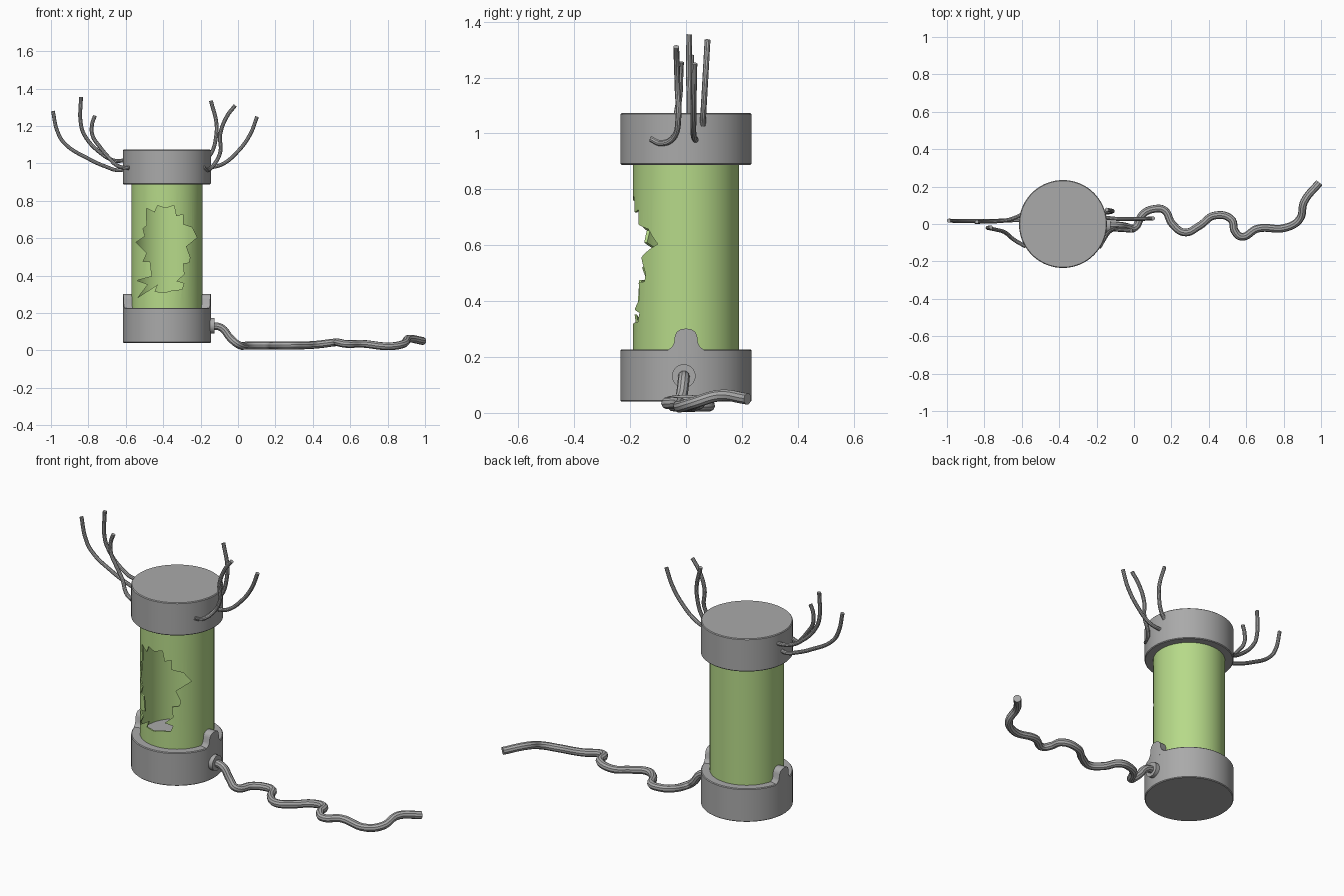
import bpy, bmesh, math
from mathutils import Vector

if "Cube" in bpy.data.objects:
    bpy.data.objects.remove(bpy.data.objects["Cube"])

CX = -0.38          # tank axis
R_CAP, R_GLASS = 0.235, 0.19


def material(name, rgb):
    m = bpy.data.materials.new(name)
    m.diffuse_color = (*rgb, 1)
    m.use_nodes = True
    m.node_tree.nodes["Principled BSDF"].inputs["Base Color"].default_value = m.diffuse_color
    return m


GREY = material("grey metal", (0.40, 0.40, 0.40))
GREEN = material("green glass", (0.47, 0.70, 0.25))


def activate(ob):
    bpy.ops.object.select_all(action='DESELECT')
    ob.select_set(True)
    bpy.context.view_layer.objects.active = ob


def finish(ob, mat):
    ob.data.materials.clear()
    ob.data.materials.append(mat)
    activate(ob)
    bpy.ops.object.shade_smooth_by_angle(angle=math.radians(35))
    return ob


def from_bmesh(name, bm):
    bmesh.ops.recalc_face_normals(bm, faces=bm.faces)
    me = bpy.data.meshes.new(name)
    bm.to_mesh(me)
    bm.free()
    ob = bpy.data.objects.new(name, me)
    bpy.context.collection.objects.link(ob)
    return ob


def lathe(name, profile, mat, closed=False, n=72):
    """Spin (radius, z) points round the tank axis."""
    bm = bmesh.new()
    rings = [[bm.verts.new((CX + r * math.cos(2 * math.pi * i / n),
                            r * math.sin(2 * math.pi * i / n), z)) for i in range(n)]
             for r, z in profile]
    pairs = list(zip(rings, rings[1:]))
    if closed:
        pairs.append((rings[-1], rings[0]))
    else:
        bm.faces.new(rings[0])
        bm.faces.new(rings[-1])
    for a, b in pairs:
        for i in range(n):
            j = (i + 1) % n
            bm.faces.new((a[i], a[j], b[j], b[i]))
    return finish(from_bmesh(name, bm), mat)


def tube(name, pts, radius, mat):
    cu = bpy.data.curves.new(name, 'CURVE')
    cu.dimensions = '3D'
    cu.bevel_depth = radius
    cu.bevel_resolution = 3
    cu.use_fill_caps = True
    cu.resolution_u = 8
    sp = cu.splines.new('BEZIER')
    sp.bezier_points.add(len(pts) - 1)
    for bp, p in zip(sp.bezier_points, pts):
        bp.co = p
        bp.handle_left_type = bp.handle_right_type = 'AUTO'
    ob = bpy.data.objects.new(name, cu)
    bpy.context.collection.objects.link(ob)
    activate(ob)
    bpy.ops.object.convert(target='MESH')
    return finish(bpy.context.object, mat)


# Base and lid
def drum(name, z0, z1):
    b = 0.004
    lathe(name, [(R_CAP - b, z0), (R_CAP, z0 + b), (R_CAP, z1 - b), (R_CAP - b, z1)], GREY)


drum("base", 0.04, 0.227)
drum("lid", 0.888, 1.073)

# Glass tube with a jagged hole in its front
glass = lathe("glass_tube", [(R_GLASS, 0.22), (R_GLASS, 0.895),
                             (R_GLASS - 0.008, 0.895), (R_GLASS - 0.008, 0.22)], GREEN, closed=True)
HOLE = [(-.49, .76), (-.445, .738), (-.43, .775), (-.39, .76), (-.342, .775), (-.33, .717),
        (-.295, .727), (-.295, .674), (-.246, .658), (-.219, .604), (-.278, .556), (-.257, .497),
        (-.262, .47), (-.294, .465), (-.289, .406), (-.33, .37), (-.289, .358), (-.3, .326),
        (-.353, .321), (-.39, .31), (-.444, .315), (-.428, .353), (-.535, .283), (-.481, .353),
        (-.54, .374), (-.46, .396), (-.47, .476), (-.508, .476), (-.487, .519), (-.545, .578),
        (-.497, .61), (-.508, .652), (-.487, .668)]
bm = bmesh.new()
face = bm.faces.new([bm.verts.new((x, -0.3, z)) for x, z in HOLE])
ext = bmesh.ops.extrude_face_region(bm, geom=[face], use_keep_orig=True)
bmesh.ops.translate(bm, vec=(0, 0.3, 0),
                    verts=[g for g in ext['geom'] if isinstance(g, bmesh.types.BMVert)])
bmesh.ops.triangulate(bm, faces=bm.faces)
cutter = from_bmesh("hole_cutter", bm)
mod = glass.modifiers.new("hole", 'BOOLEAN')
mod.operation = 'DIFFERENCE'
mod.solver = 'EXACT'
mod.object = cutter
activate(glass)
bpy.ops.object.modifier_apply(modifier="hole")
bpy.data.objects.remove(cutter)
finish(glass, GREEN)

# Rounded tabs rising from the base on both sides
TAB = [(0, .302), (.02, .299), (.033, .29), (.04, .275), (.043, .25), (.05, .237), (.066, .224)]
outline = [(-y, z) for y, z in reversed(TAB[1:])] + TAB
for side, label in ((1, "right"), (-1, "left")):
    bm = bmesh.new()
    cols = []
    for y, h in outline:
        col = []
        for r, z in ((R_CAP, .21), (R_CAP, h), (R_GLASS, h), (R_GLASS, .21)):
            a = y / R_CAP
            col.append(bm.verts.new((CX + side * r * math.cos(a), r * math.sin(a), z)))
        cols.append(col)
    for a, b in zip(cols, cols[1:]):
        for i in range(4):
            j = (i + 1) % 4
            bm.faces.new((a[i], a[j], b[j], b[i]))
    bm.faces.new(cols[0])
    bm.faces.new(cols[-1])
    finish(from_bmesh(label + "_tab", bm), GREY)

# Cable socket and the cable lying on the ground
bpy.ops.mesh.primitive_cylinder_add(vertices=32, radius=0.042, depth=0.04,
                                    location=(-0.145, -0.008, 0.132),
                                    rotation=(0, math.pi / 2, 0))
socket = bpy.context.object
socket.name = "cable_socket"
finish(socket, GREY)
tube("cable", [(-.15, -.008, .132), (-.09, -.008, .122), (-.04, -.015, .065), (0, -.022, .032),
               (.05, .055, .026), (.105, .08, .026), (.16, .075, .026), (.205, 0, .026),
               (.27, -.045, .026), (.35, -.01, .027), (.43, .045, .032), (.52, .025, .043),
               (.54, -.04, .042), (.575, -.068, .035), (.66, -.025, .036), (.81, -.02, .022),
               (.885, .025, .035), (.91, .12, .062), (.99, .22, .05)], 0.021, GREY)

# Loose wires sprouting from the lid
WIRES = {
    "left_wire_long": [(-.6, .02, .97), (-.64, .02, .963), (-.71, .018, .984), (-.79, .016, 1.02),
                       (-.93, .016, 1.11), (-.965, .017, 1.17), (-.99, .018, 1.28)],
    "left_wire_tall": [(-.59, .055, 1.02), (-.66, .025, 1.015), (-.74, .014, 1.06),
                       (-.82, .012, 1.15), (-.84, .01, 1.21), (-.84, .012, 1.355)],
    "left_wire_short": [(-.58, -.12, .975), (-.64, -.085, .985), (-.69, -.045, 1.03),
                        (-.74, -.03, 1.09), (-.778, -.022, 1.15), (-.78, -.02, 1.21),
                        (-.765, -.018, 1.255)],
    "right_wire_back": [(-.16, .06, 1.03), (-.135, .062, 1.07), (-.118, .066, 1.14),
                        (-.115, .07, 1.21), (-.145, .077, 1.335)],
    "right_wire_front": [(-.185, -.125, .98), (-.165, -.09, .965), (-.135, -.045, .985),
                         (-.095, -.027, 1.06), (-.095, -.03, 1.155), (-.06, -.033, 1.25),
                         (-.015, -.035, 1.31)],
    "right_wire_wide": [(-.16, .035, .975), (-.085, .027, .995), (0, .027, 1.065),
                        (.065, .028, 1.155), (.102, .03, 1.25)],
}
for name, pts in WIRES.items():
    tube(name, pts, 0.0105, GREY)
